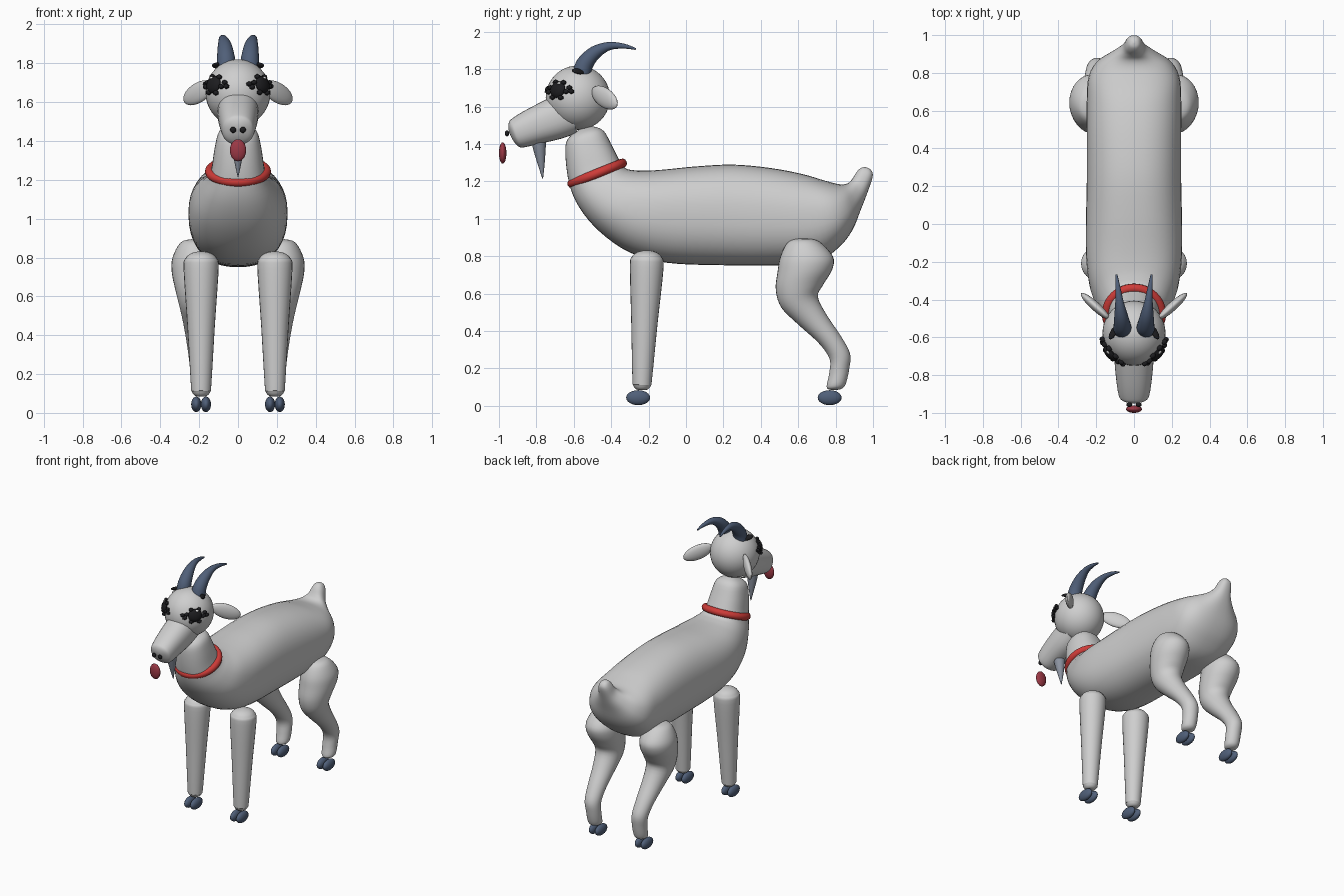
import bpy, bmesh, math
from mathutils import Vector, Matrix

if "Cube" in bpy.data.objects:
    bpy.data.objects.remove(bpy.data.objects["Cube"])


def material(name, rgb):
    m = bpy.data.materials.new(name)
    m.diffuse_color = (*rgb, 1)
    m.use_nodes = True
    m.node_tree.nodes["Principled BSDF"].inputs["Base Color"].default_value = m.diffuse_color
    return m


COAT = material("pale coat", (0.62, 0.62, 0.62))
SLATE = material("slate horn", (0.08, 0.115, 0.19))
BEARD = material("grey beard", (0.26, 0.29, 0.35))
RED = material("red band", (0.62, 0.045, 0.04))
TONGUE = material("dark red tongue", (0.33, 0.04, 0.06))
BLACK = material("black", (0.012, 0.012, 0.014))
WHITE = material("white glint", (0.85, 0.85, 0.85))


def finish(bm, name, mat):
    bmesh.ops.recalc_face_normals(bm, faces=bm.faces[:])
    me = bpy.data.meshes.new(name)
    bm.to_mesh(me)
    bm.free()
    me.materials.append(mat)
    ob = bpy.data.objects.new(name, me)
    bpy.context.collection.objects.link(ob)
    bpy.ops.object.select_all(action='DESELECT')
    ob.select_set(True)
    bpy.context.view_layer.objects.active = ob
    bpy.ops.object.shade_smooth_by_angle(angle=math.radians(50))
    return ob


def catmull(p, steps):
    """Smooth a list of vectors of any size."""
    out = []
    for i in range(len(p) - 1):
        a, b, c, d = p[max(i - 1, 0)], p[i], p[i + 1], p[min(i + 2, len(p) - 1)]
        for k in range(steps):
            t = k / steps
            out.append([0.5 * (2 * q + (r - o) * t + (2 * o - 5 * q + 4 * r - s) * t * t
                               + (3 * q - o - 3 * r + s) * t ** 3)
                        for o, q, r, s in zip(a, b, c, d)])
    return out + [list(p[-1])]


def loft(name, mat, stations, side=1, power=2.0, steps=4, n=32):
    """Skin oval rings, each given as edge y, z, opposite edge y, z, half width, x."""
    bm = bmesh.new()
    rings = []
    e = 2 / power
    for y1, z1, y2, z2, w, x in catmull(stations, steps):
        ring = []
        for k in range(n):
            a = 2 * math.pi * k / n
            c = math.copysign(abs(math.cos(a)) ** e, math.cos(a))
            s = math.copysign(abs(math.sin(a)) ** e, math.sin(a))
            ring.append(bm.verts.new((side * (x + w * s), (y1 + y2) / 2 + (y1 - y2) / 2 * c,
                                      (z1 + z2) / 2 + (z1 - z2) / 2 * c)))
        rings.append(ring)
    for a, b in zip(rings, rings[1:]):
        for k in range(n):
            bm.faces.new((a[k], a[(k + 1) % n], b[(k + 1) % n], b[k]))
    bm.faces.new(rings[0])
    bm.faces.new(rings[-1])
    return finish(bm, name, mat)


def tube(name, mat, path, side=1, steps=4, n=24):
    """Round tube along points x, y, z, radius."""
    st = []
    for i, (x, y, z, r) in enumerate(path):
        a, b = path[max(i - 1, 0)], path[min(i + 1, len(path) - 1)]
        t = Vector((b[1] - a[1], b[2] - a[2])).normalized()
        st.append((y - t.y * r, z + t.x * r, y + t.y * r, z - t.x * r, r, x))
    return loft(name, mat, st, side, steps=steps, n=n)


def ellipsoid(name, mat, centre, radii, long_axis=(1, 0, 0), thin_axis=(0, 0, 1), seg=24):
    """Radii run along the long axis, the cross axis and the thin axis."""
    u = Vector(long_axis).normalized()
    w = Vector(thin_axis)
    w = (w - u * w.dot(u)).normalized()
    v = w.cross(u)
    m = Matrix((u, v, w)).transposed().to_4x4()
    bm = bmesh.new()
    bmesh.ops.create_uvsphere(bm, u_segments=seg, v_segments=max(seg // 2, 6), radius=1,
                              matrix=Matrix.Translation(centre) @ m @ Matrix.Diagonal((*radii, 1)))
    return finish(bm, name, mat)


# Body with neck and tail
loft("body", COAT, [
    (-.50, 1.495, -.56, 1.485, .03, 0), (-.44, 1.47, -.63, 1.43, .095, 0),
    (-.39, 1.38, -.645, 1.35, .12, 0), (-.335, 1.28, -.625, 1.19, .142, 0),
    (-.28, 1.26, -.57, 1.06, .185, 0), (-.20, 1.258, -.46, .93, .23, 0),
    (-.10, 1.265, -.30, .82, .252, 0), (.05, 1.28, -.10, .765, .255, 0),
    (.25, 1.29, .20, .752, .25, 0), (.45, 1.272, .50, .752, .25, 0),
    (.62, 1.24, .70, .77, .25, 0), (.74, 1.205, .82, .85, .24, 0),
    (.82, 1.185, .89, .94, .195, 0), (.865, 1.19, .935, 1.05, .12, 0),
    (.89, 1.215, .97, 1.14, .065, 0), (.912, 1.25, .998, 1.225, .043, 0),
    (.935, 1.272, .99, 1.26, .026, 0), (.958, 1.277, .968, 1.275, .005, 0)],
    power=2.35, n=40)

# Head and muzzle
HEAD = Vector((0, -.578, 1.648))
ellipsoid("head", COAT, HEAD, (.167, .172, .172), seg=40)
loft("muzzle", COAT, [
    (-.66, 1.68, -.58, 1.46, .105, 0), (-.76, 1.632, -.67, 1.428, .104, 0),
    (-.86, 1.58, -.79, 1.40, .094, 0), (-.925, 1.54, -.87, 1.382, .083, 0),
    (-.945, 1.52, -.90, 1.39, .07, 0), (-.95, 1.49, -.925, 1.42, .035, 0),
    (-.945, 1.46, -.94, 1.45, .005, 0)], power=2.3)
ellipsoid("tongue", TONGUE, (0, -.98, 1.352), (.042, .057, .02), (1, 0, 0), (0, 1, 0))
tube("beard", BEARD, [(0, -.785, 1.44, .04), (0, -.785, 1.39, .036),
                      (0, -.775, 1.30, .02), (0, -.766, 1.215, .002)])

# Collar
bm = bmesh.new()
tilt = Matrix.Translation((0, -.475, 1.243)) @ Matrix.Rotation(math.radians(22), 4, 'X')
grid = []
for i in range(48):
    a = 2 * math.pi * i / 48
    ring = []
    for j in range(12):
        b = 2 * math.pi * j / 12
        r = .145 + .025 * math.cos(b)
        ring.append(bm.verts.new(tilt @ Vector((r * math.cos(a), r * math.sin(a), .025 * math.sin(b)))))
    grid.append(ring)
for i in range(48):
    for j in range(12):
        p, q = grid[i], grid[(i + 1) % 48]
        bm.faces.new((p[j], q[j], q[(j + 1) % 12], p[(j + 1) % 12]))
finish(bm, "collar", RED)

for s, tag in ((1, "right"), (-1, "left")):
    # Legs
    tube("front_leg_" + tag, COAT, [
        (.19, -.21, .832, .008), (.19, -.21, .822, .05), (.19, -.21, .795, .081),
        (.19, -.21, .74, .09), (.19, -.222, .45, .071), (.19, -.234, .15, .053),
        (.19, -.235, .11, .048), (.19, -.235, .088, .03), (.19, -.235, .084, .005)], s)
    loft("hind_leg_" + tag, COAT, [
        (.64, .895, .60, .895, .015, .22), (.71, .88, .545, .875, .075, .22),
        (.785, .80, .505, .80, .115, .222), (.782, .73, .49, .72, .12, .221),
        (.735, .65, .48, .62, .108, .215), (.705, .585, .51, .525, .093, .21),
        (.75, .49, .60, .435, .077, .205), (.83, .37, .71, .335, .063, .20),
        (.877, .28, .768, .25, .056, .195), (.873, .20, .765, .17, .052, .19),
        (.855, .12, .752, .105, .048, .19), (.835, .093, .765, .088, .03, .19),
        (.805, .085, .795, .085, .005, .19)], s)
    # Cloven hooves
    for y, end in ((-.256, "front"), (.768, "hind")):
        for x in (.165, .215):
            ellipsoid(f"{end}_hoof_{tag}", SLATE, (s * x, y, .044), (.026, .064, .04))
    # Ear and horn
    ellipsoid("ear_" + tag, COAT, (s * .205, -.435, 1.648), (.108, .053, .024),
              (s * .15, .135, -.085), (s * .7, -.7, 0))
    tube("horn_" + tag, SLATE, [
        (.06, -.558, 1.77, .05), (.062, -.54, 1.83, .046), (.068, -.485, 1.89, .036),
        (.077, -.41, 1.924, .022), (.086, -.33, 1.923, .013), (.093, -.268, 1.908, .005)], s)
    # Brow
    brow = Vector((s * .108, -.573, 1.788))
    ellipsoid("brow_" + tag, BLACK, brow, (.043, .019, .012), (-s * .04, .07, -.01), brow - HEAD)
    # Eye with ragged lashes at both corners
    out = Vector((s * .73, -.63, .25)).normalized()
    across = Vector((0, 0, 1)).cross(out).normalized()
    up = out.cross(across)

    def on_head(a, b, lift=.171):
        return HEAD + (out * .17 + across * a + up * b).normalized() * lift

    ellipsoid("eye_" + tag, BLACK, on_head(0, 0), (.05, .046, .022), across, out, 12)
    for a, b in ((-.058, .012), (-.075, -.012), (-.092, .008), (.058, -.01), (.075, .014),
                 (.092, -.006), (-.03, -.042), (.028, -.044), (.03, .04), (-.025, .042)):
        p = on_head(a, b, .176)
        ellipsoid("lash_" + tag, BLACK, p, (.018, .014, .014), across, p - HEAD, 6)
    g = on_head(-s * -.012, .03, .188)
    ellipsoid("eye_glint_" + tag, WHITE, g, (.011, .008, .005), across, g - HEAD, 10)
    # Nostril
    ellipsoid("nostril_" + tag, BLACK, (s * .025, -.957, 1.457), (.016, .012, .016), seg=12)
